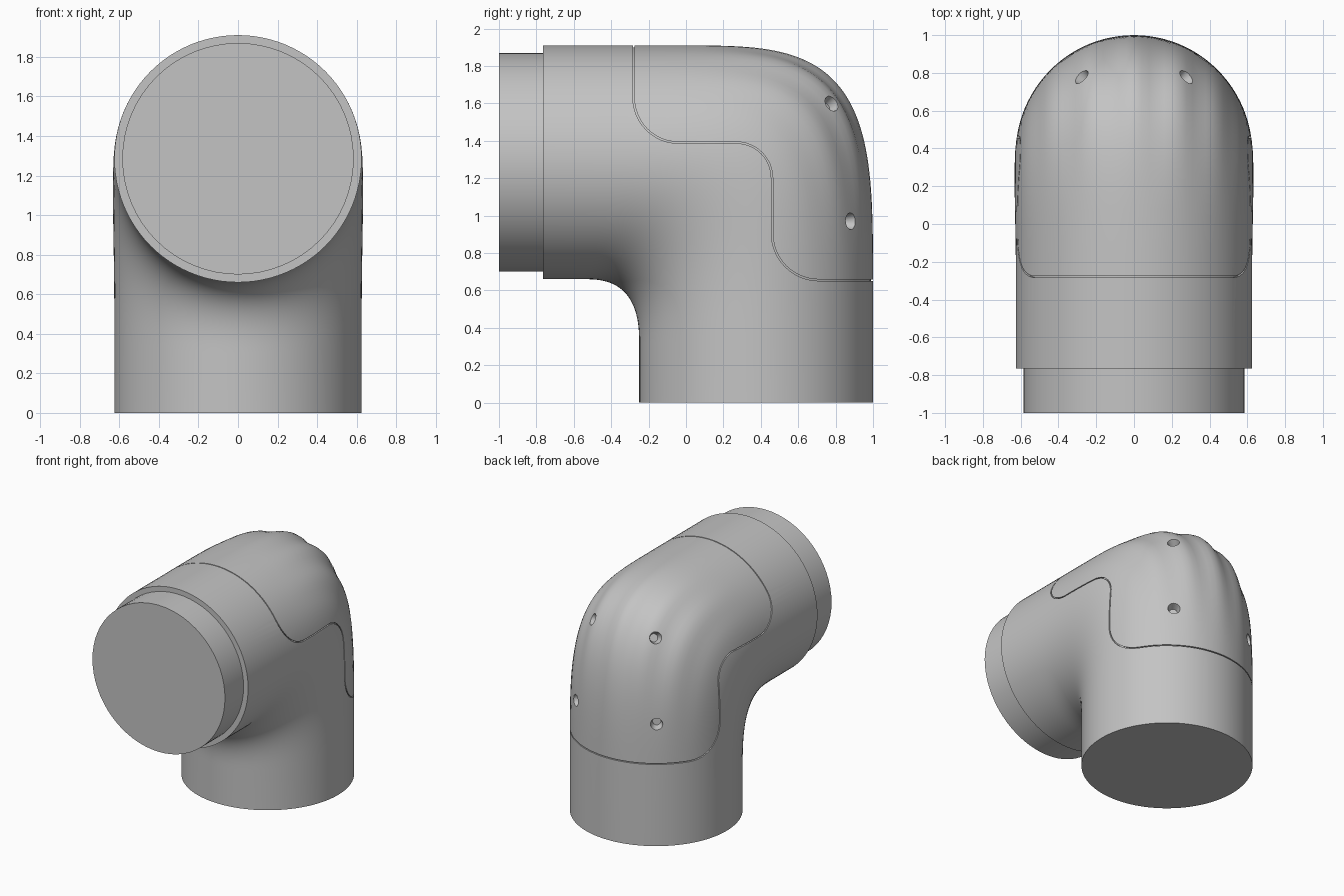
import bpy, bmesh, math
from mathutils import Vector
from mathutils.bvhtree import BVHTree

cube = bpy.data.objects.get("Cube")
if cube:
    bpy.data.objects.remove(cube, do_unlink=True)

GREY = (0.55, 0.55, 0.55, 1)
mat = bpy.data.materials.new("plain_grey")
mat.use_nodes = True
mat.diffuse_color = GREY
mat.node_tree.nodes["Principled BSDF"].inputs["Base Color"].default_value = GREY

R = 0.625      # pipe radius
SEG = 96       # sides of the pipe
STEPS = 48     # rings through the bend


def to_object(name, bm):
    bmesh.ops.recalc_face_normals(bm, faces=bm.faces)
    mesh = bpy.data.meshes.new(name)
    bm.to_mesh(mesh)
    bm.free()
    mesh.materials.append(mat)
    obj = bpy.data.objects.new(name, mesh)
    bpy.context.collection.objects.link(obj)
    return obj


def loft(name, rings):
    """Closed skin over a list of equal point rings, capped at both ends."""
    bm = bmesh.new()
    rows = [[bm.verts.new(p) for p in ring] for ring in rings]
    n = len(rows[0])
    for a, b in zip(rows, rows[1:]):
        for i in range(n):
            j = (i + 1) % n
            bm.faces.new((a[i], a[j], b[j], b[i]))
    bm.faces.new(rows[0])
    bm.faces.new(rows[-1])
    return to_object(name, bm)


def section(inner, outer, t=0, inset=0):
    """Oval ring between an inner and an outer (y, z) point; fluted in the bend."""
    inner, outer = Vector((0, *inner)), Vector((0, *outer))
    mid, half = (inner + outer) / 2, (outer - inner) / 2
    half *= 1 - inset / half.length
    bend = math.sin(math.pi * t)
    wide = (R - inset) * (1 + 0.012 * bend)
    ring = []
    for i in range(SEG):
        a = math.tau * i / SEG
        a = a - math.tau if a > math.pi else a
        fade = max(0, math.cos(a * 1.3)) if abs(a) < 1.2 else 0
        k = 1 - 0.03 * bend * fade * (0.5 - 0.5 * math.cos(16 * a))
        ring.append(mid + (half * math.cos(a) + Vector((wide * math.sin(a), 0, 0))) * k)
    return ring


def corner(cy, cz, a, b, power, t):
    """Point on a squarish quarter curve, from its top (t=0) to its side (t=1)."""
    s, c = math.sin(t * math.pi / 2), math.cos(t * math.pi / 2)
    return cy + a * max(s, 0) ** (2 / power), cz + b * max(c, 0) ** (2 / power)


def elbow(name, inset=0):
    rings = [section((-0.765 + inset, 0.66), (-0.765 + inset, 1.91), 0, inset)]
    for i in range(STEPS + 1):
        t = i / STEPS
        rings.append(section(corner(-0.55, 0.30, 0.30, 0.36, 2.7, t),
                             corner(-0.1, 0.55, 1.1, 1.36, 3.9, t), t, inset))
    rings.append(section((-0.25, inset), (1.0, inset), 0, inset))
    return loft(name, rings)


def cut(target, cutter):
    mod = target.modifiers.new("cut", "BOOLEAN")
    mod.operation = "DIFFERENCE"
    mod.solver = "EXACT"
    mod.object = cutter
    bpy.context.view_layer.objects.active = target
    bpy.ops.object.modifier_apply(modifier=mod.name)
    bpy.data.objects.remove(cutter, do_unlink=True)


# Elbow body
body = elbow("elbow_body")
bm = bmesh.new()
bm.from_mesh(body.data)
tree = BVHTree.FromBMesh(bm)
bm.free()

# Seam path of the rear cover, with rounded corners
knots = [Vector(p) for p in ((-0.28, 2.1), (-0.28, 1.39), (0.46, 1.39),
                             (0.46, 0.655), (1.2, 0.655))]
path = [knots[0]]
for k, r in zip((1, 2, 3), (0.24, 0.19, 0.25)):
    d1 = (knots[k] - knots[k - 1]).normalized()
    d2 = (knots[k + 1] - knots[k]).normalized()
    centre = knots[k] - d1 * r + d2 * r
    for i in range(13):
        a = math.pi / 2 * i / 12
        path.append(centre - d2 * r * math.cos(a) + d1 * r * math.sin(a))
path.append(knots[-1])

# Shallow groove along the seam
rings = []
for i, p in enumerate(path):
    d = (path[min(i + 1, len(path) - 1)] - path[max(i - 1, 0)]).normalized()
    n = Vector((-d.y, d.x)) * 0.004
    rings.append([(x, *(p + n * s)) for x, s in ((-1, -1), (-1, 1), (1, 1), (1, -1))])
groove = loft("groove_cutter", rings)
cut(groove, elbow("core_cutter", 0.012))
cut(body, groove)

# Tapered screw holes, two on each side
for side in (-1, 1):
    for y, z in ((0.78, 1.6), (0.88, 0.97)):
        spot, normal, _, _ = tree.ray_cast(Vector((side * 2, y, z)), Vector((-side, 0, 0)))
        bm = bmesh.new()
        bmesh.ops.create_cone(bm, cap_ends=True, segments=24,
                              radius1=0.03, radius2=0.06, depth=0.12)
        hole = to_object("hole_cutter", bm)
        turn = normal.to_track_quat("Z", "Y").to_matrix().to_4x4()
        turn.translation = spot
        hole.data.transform(turn)
        cut(body, hole)

# Narrower neck at the front opening
neck = loft("front_neck", [
    [(0.585 * math.cos(math.tau * i / 64), y, 1.285 + 0.585 * math.sin(math.tau * i / 64))
     for i in range(64)] for y in (-1.0, -0.74)])

# Smooth shading with crisp edges
for obj in (body, neck):
    bpy.ops.object.select_all(action="DESELECT")
    obj.select_set(True)
    bpy.context.view_layer.objects.active = obj
    bpy.ops.object.shade_smooth_by_angle(angle=math.radians(35))
